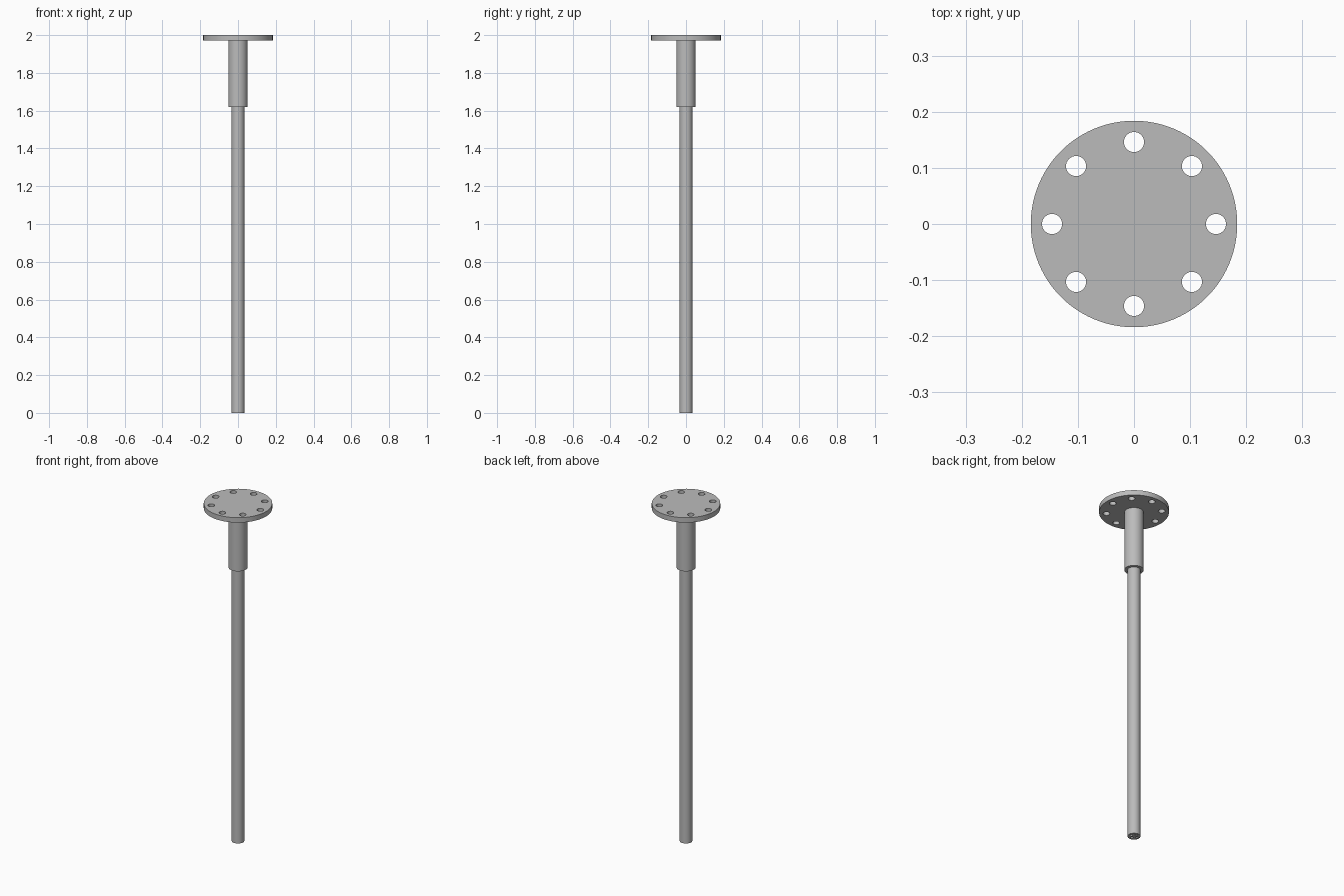
import bpy, bmesh
from math import cos, sin, pi, tau, radians

cube = bpy.data.objects.get("Cube")
if cube:
    bpy.data.objects.remove(cube, do_unlink=True)

steel = bpy.data.materials.new("grey_steel")
steel.use_nodes = True
grey = (0.5, 0.5, 0.5, 1)
steel.diffuse_color = grey
steel.node_tree.nodes["Principled BSDF"].inputs["Base Color"].default_value = grey


def cylinder(name, radius, bottom, top, x=0, y=0, sides=64):
    bpy.ops.mesh.primitive_cylinder_add(
        vertices=sides, radius=radius, depth=top - bottom,
        location=(x, y, (bottom + top) / 2))
    obj = bpy.context.object
    obj.name = name
    obj.data.materials.append(steel)
    return obj


def ring_of_cutters(name, count, ring, radius, bottom, top):
    """One helper object holding a circle of drill cylinders."""
    bm = bmesh.new()
    for i in range(count):
        a = tau * i / count
        made = bmesh.ops.create_cone(
            bm, cap_ends=True, segments=32, radius1=radius, radius2=radius,
            depth=top - bottom)
        bmesh.ops.translate(bm, verts=made["verts"],
                            vec=(ring * cos(a), ring * sin(a), (bottom + top) / 2))
    mesh = bpy.data.meshes.new(name)
    bm.to_mesh(mesh)
    bm.free()
    mesh.materials.append(steel)
    obj = bpy.data.objects.new(name, mesh)
    bpy.context.collection.objects.link(obj)
    return obj


def drill(target, cutter):
    """Cut the holes, apply the cut and discard the helper."""
    mod = target.modifiers.new("holes", "BOOLEAN")
    mod.operation = "DIFFERENCE"
    mod.solver = "EXACT"
    mod.object = cutter
    bpy.context.view_layer.objects.active = target
    bpy.ops.object.modifier_apply(modifier=mod.name)
    bpy.data.objects.remove(cutter, do_unlink=True)


# Long rod with small openings in its lower end
rod = cylinder("rod", 0.034, 0, 1.63)
drill(rod, ring_of_cutters("rod_cutter", 4, 0.018, 0.007, -0.02, 0.03))

# Thicker sleeve below the flange
sleeve = cylinder("sleeve", 0.051, 1.62, 1.975)

# Mounting flange with eight bolt holes
flange = cylinder("flange", 0.184, 1.971, 2.0, sides=96)
drill(flange, ring_of_cutters("flange_cutter", 8, 0.146, 0.018, 1.9, 2.1))

# Smooth round walls, crisp rims
for obj in (rod, sleeve, flange):
    bpy.ops.object.select_all(action="DESELECT")
    obj.select_set(True)
    bpy.context.view_layer.objects.active = obj
    bpy.ops.object.shade_smooth_by_angle(angle=radians(30))
